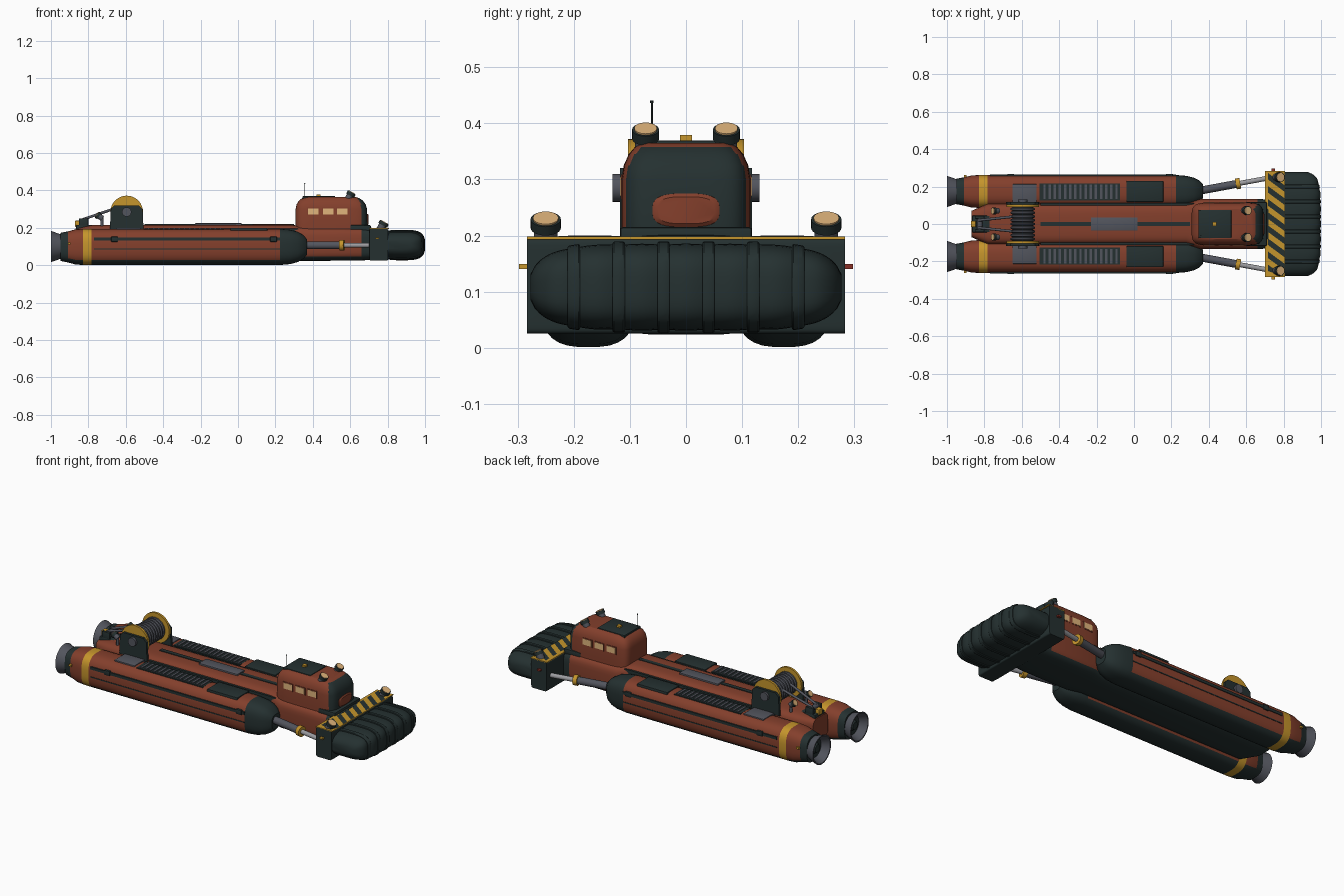
import bpy, bmesh, math
from mathutils import Vector, Matrix

if "Cube" in bpy.data.objects:
    bpy.data.objects.remove(bpy.data.objects["Cube"])

def mat(name, c):
    m = bpy.data.materials.new(name)
    m.diffuse_color = (*c, 1)
    m.use_nodes = True
    m.node_tree.nodes["Principled BSDF"].inputs["Base Color"].default_value = m.diffuse_color
    return m

RUST = mat("rust_paint", (0.23, 0.05, 0.025))
DARK = mat("dark_teal", (0.018, 0.030, 0.030))
YEL = mat("safety_yellow", (0.56, 0.30, 0.025))
STEEL = mat("steel_grey", (0.085, 0.09, 0.11))
ROD = mat("polished_steel", (0.33, 0.33, 0.35))
GLOW = mat("warm_lamp", (0.75, 0.46, 0.20))
RED = mat("port_red", (0.25, 0.03, 0.02))

def finish(name, bm, mats, rule=None):
    bmesh.ops.recalc_face_normals(bm, faces=bm.faces)
    me = bpy.data.meshes.new(name)
    bm.to_mesh(me)
    bm.free()
    for m in mats if isinstance(mats, (list, tuple)) else [mats]:
        me.materials.append(m)
    if rule:
        for p in me.polygons:
            p.material_index = rule(p.center, p.normal)
    ob = bpy.data.objects.new(name, me)
    bpy.context.collection.objects.link(ob)
    return ob

def loft(name, sections, mats, axis='x', n=2.0, seg=32, rule=None):
    """Superellipse sections (t, c1, c2, h1, h2) skinned along an axis."""
    bm = bmesh.new()
    rings = []
    for t, c1, c2, h1, h2 in sections:
        ring = []
        for i in range(seg):
            a = 2 * math.pi * (i + 0.5) / seg
            ca, sa = math.cos(a), math.sin(a)
            u = c1 + h1 * math.copysign(abs(ca) ** (2 / n), ca)
            v = c2 + h2 * math.copysign(abs(sa) ** (2 / n), sa)
            ring.append(bm.verts.new({'x': (t, u, v), 'y': (u, t, v), 'z': (u, v, t)}[axis]))
        rings.append(ring)
    for r, q in zip(rings, rings[1:]):
        for i in range(seg):
            j = (i + 1) % seg
            bm.faces.new((r[i], r[j], q[j], q[i]))
    bm.faces.new(rings[0])
    bm.faces.new(rings[-1])
    return finish(name, bm, mats, rule)

def box(name, x, y, z, m, bevel=0.0):
    bm = bmesh.new()
    bmesh.ops.create_cube(bm, size=1)
    for v in bm.verts:
        v.co = [(a + b) / 2 + c * abs(b - a) for (a, b), c in zip((x, y, z), v.co)]
    if bevel:
        bmesh.ops.bevel(bm, geom=bm.edges[:], offset=bevel, segments=2, affect='EDGES', profile=0.5)
    return finish(name, bm, m)

def rod(name, a, b, r, m, r2=None, seg=24):
    a, b = Vector(a), Vector(b)
    d = b - a
    M = Matrix.Translation((a + b) / 2) @ d.to_track_quat('Z', 'Y').to_matrix().to_4x4()
    bm = bmesh.new()
    bmesh.ops.create_cone(bm, cap_ends=True, segments=seg, radius1=r,
                          radius2=r if r2 is None else r2, depth=d.length, matrix=M)
    return finish(name, bm, m)

def prism(name, pts, y0, y1, m):
    """Side outline (x, z) extruded across y."""
    bm = bmesh.new()
    A, B = [[bm.verts.new((x, y, z)) for x, z in pts] for y in (y0, y1)]
    bm.faces.new(A)
    bm.faces.new(B)
    for i in range(len(pts)):
        j = (i + 1) % len(pts)
        bm.faces.new((A[i], A[j], B[j], B[i]))
    return finish(name, bm, m)

def lamp(name, p, d, r, length):
    p, d = Vector(p), Vector(d).normalized()
    rod(name + "_body", p, p + d * length * 0.7, r * 0.78, STEEL)
    rod(name + "_rim", p + d * length * 0.6, p + d * length, r, DARK)
    rod(name + "_lens", p + d * length * 0.95, p + d * (length + 0.003), r * 0.84, GLOW)

# Centre hull
loft("centre_hull", [(-0.87, 0, 0.13, 0.07, 0.065), (-0.78, 0, 0.12, 0.11, 0.095), (0.28, 0, 0.12, 0.11, 0.097),
     (0.36, 0, 0.115, 0.135, 0.092), (0.66, 0, 0.115, 0.135, 0.09), (0.72, 0, 0.115, 0.13, 0.085)],
     [RUST, DARK], n=4.5, seg=40, rule=lambda c, q: int(q.z < -0.5 or c.x > 0.67))
box("deck_plate", (-0.23, 0.02), (-0.035, 0.035), (0.2, 0.225), STEEL, 0.003)
box("spine_strip", (-0.5, 0.3), (-0.012, 0.012), (0.2, 0.2195), DARK)

# Side pods, engines and struts
def pod_rule(c, q):
    if c.x > 0.225 or c.x < -0.91:
        return 1
    if -0.828 < c.x < -0.783:
        return 2
    return int(q.z < -0.5)

for s, side in ((-1, "right"), (1, "left")):
    Y = 0.174 * s
    prof = [(-0.95, .075), (-0.91, .083), (-0.87, .094), (-0.828, .097), (-0.783, .097), (0.225, .097),
            (0.28, .092), (0.32, .081), (0.35, .064), (0.368, .042)]
    loft(side + "_pod", [(x, Y, 0.098, h * 0.91, h) for x, h in prof], [RUST, DARK, YEL],
         n=2.9, rule=pod_rule)
    loft(side + "_nozzle", [(-0.93, Y, .1, .06, .06), (-0.955, Y, .1, .068, .068), (-1, Y, .1, .084, .084),
         (-1, Y, .1, .077, .077), (-0.956, Y, .1, .055, .055)], [STEEL, DARK],
         rule=lambda c, q: int(q.x < -0.95 and c.x > -0.98))
    rod(side + "_nozzle_core", (-0.95, Y, .1), (-0.972, Y, .1), 0.034, DARK, 0.022)
    def yy(a, b):
        return tuple(sorted((a * s, b * s)))
    box(side + "_upper_stripe", (-0.77, 0.225), yy(.24, .2645), (.131, .147), DARK)
    box(side + "_lower_stripe", (-0.77, 0.225), yy(.24, .2640), (.083, .089), DARK)
    box(side + "_hull_seam", (-0.5, 0.32), yy(.098, .112), (.17, .197), DARK)
    for k, x in enumerate((-0.66, 0.19)):
        box(f"{side}_pod_vent_{k}", (x - .018, x + .018), yy(.24, .268), (.125, .153), DARK, .003)
    box(side + "_tail_marker", (-0.91, -0.895), yy(.24, .262), (.11, .122), YEL)
    # deck fittings on the pod
    box(side + "_hatch", (-0.04, 0.157), yy(.118, .23), (.165, .199), DARK, .004)
    box(side + "_walk_plate", (-0.65, -0.52), yy(.105, .213), (.17, .199), STEEL, .003)
    box(side + "_grille_bed", (-0.505, -0.075), yy(.126, .217), (.17, .195), DARK)
    for k in range(15):
        x = -0.485 + k * 0.0275
        box(f"{side}_grille_slat_{k}", (x, x + .013), yy(.133, .21), (.19, .2), STEEL)
    # hydraulic strut
    A, B = Vector((0.33, .174 * s, .107)), Vector((0.72, .246 * s, .107))
    rod(side + "_strut_sleeve", A, A.lerp(B, .56), .021, STEEL)
    rod(side + "_strut_collar", A.lerp(B, .55), A.lerp(B, .61), .029, YEL)
    rod(side + "_strut_rod", A.lerp(B, .6), B, .013, ROD)
    # lamps
    lamp(side + "_bumper_lamp", (.76, .25 * s, .19), (.5, 0, .87), .027, .045)
    lamp(side + "_cabin_lamp", (.585, .072 * s, .348), (.5, 0, .87), .024, .047)
    lamp(side + "_winch_lamp", (-.725, .07 * s, .25), (-.75, 0, .5), .019, .035)
    rod(side + "_winch_lamp_post", (-.728, .07 * s, .2), (-.728, .07 * s, .26), .008, STEEL)
    box(side + "_nav_light", (.735, .755), yy(.28, .298), (.14, .149), YEL if s < 0 else RED)
    # winch cheeks, flanges and hubs
    prism(side + "_winch_cheek", [(-.685, .19), (-.505, .19), (-.51, .3), (-.53, .32), (-.66, .32), (-.68, .3)],
          .104 * s, .118 * s, DARK)
    rod(side + "_winch_flange", (-.595, .09 * s, .285), (-.595, .103 * s, .285), .087, YEL, seg=36)
    rod(side + "_winch_hub", (-.595, .1 * s, .285), (-.595, .131 * s, .285), .025, STEEL)
    rod(side + "_tow_arm", (-.64, .04 * s, .31), (-.83, .02 * s, .245), .007, STEEL)
    # cabin side windows
    for k, x in enumerate((.375, .455, .53)):
        box(f"{side}_window_{k}", (x, x + .055), yy(.112, .1175), (.27, .304), GLOW)
        box(f"{side}_window_frame_{k}", (x - .005, x + .06), yy(.111, .1162), (.265, .309), RUST)

# Winch drum with cable turns
rod("winch_drum", (-.595, -.095, .285), (-.595, .095, .285), .054, DARK)
for k in range(9):
    y = -.08 + .02 * k
    loft(f"cable_turn_{k}", [(y - .009, -.595, .285, .056, .056), (y - .004, -.595, .285, .065, .065),
         (y + .004, -.595, .285, .065, .065), (y + .009, -.595, .285, .056, .056)], STEEL, 'y')

# Stern fairlead
box("fairlead_base", (-.865, -.77), (-.045, .045), (.17, .215), DARK, .004)
for s in (-1, 1):
    box(f"fairlead_post_{s}", (-.85, -.8), (.036 * s - .008, .036 * s + .008), (.2, .25), DARK, .003)
rod("fairlead_roller", (-.825, -.03, .235), (-.825, .03, .235), .014, STEEL)
box("tow_hook", (-.872, -.845), (-.017, .017), (.205, .238), YEL, .004)

# Cabin
def cabin_rule(c, q):
    return int(q.x > 0.35 and c.x > 0.6 and c.z < 0.353)

loft("cabin", [(z, (a + b) / 2, 0, (b - a) / 2, h) for z, a, b, h in (
     (.19, .308, .69, .115), (.215, .308, .692, .115), (.30, .308, .69, .115), (.325, .313, .683, .111),
     (.345, .325, .668, .102), (.358, .342, .65, .091), (.365, .36, .63, .08))],
     [RUST, DARK], 'z', n=6, seg=64, rule=cabin_rule)
loft("cabin_nose_panel", [(.66, 0, .245, .062, .031), (.693, 0, .245, .06, .03), (.698, 0, .245, .052, .024)],
     RUST, n=3)
box("cabin_foot", (.6, .71), (-.118, .118), (.18, .215), DARK, .006)
box("roof_plate", (.345, .52), (-.075, .075), (.35, .369), DARK, .003)
box("roof_beacon", (.42, .442), (-.011, .011), (.365, .379), YEL)
box("lamp_bar", (.575, .61), (-.085, .085), (.345, .36), STEEL, .003)
rod("antenna", (.357, -.061, .35), (.357, -.061, .44), .0018, DARK, seg=8)
rod("antenna_tip", (.357, -.061, .436), (.357, -.061, .441), .003, DARK, seg=8)

# Push bumper backing with hazard strip
loft("bumper_block", [(y, .752, .11, h, .085) for y, h in ((-.283, .05), (-.24, .052), (.24, .052), (.283, .05))],
     DARK, 'y', n=14, seg=32)
box("hazard_plate", (.70, .806), (-.283, .283), (.193, .198), YEL)
bm = bmesh.new()
for k in range(8):
    y = -.262 + .07 * k
    pts = [(.716, y + .045), (.716, y + .01), (.804, y - .055), (.804, y - .02)]
    bm.faces.new([bm.verts.new((x, max(-.28, min(.28, v)), .1995)) for x, v in pts])
finish("hazard_stripes", bm, DARK)

# Cushioned fender with straps
def fender(y, extra=0.0):
    e = (1 - (abs(y) / .28) ** 5) ** .4
    puff = 1 + .04 * abs(math.sin(math.pi * (y + .04) / .08))
    h = .1155 * (.62 + .38 * e) * puff
    return (y, .76 + h, .108, h + extra, .078 * e * (.97 + .6 * (puff - 1)) + extra)

loft("fender", [fender(-.277 + .554 * i / 72) for i in range(73)], DARK, 'y', n=3.4, seg=40)
for k, y in enumerate((-.2, -.12, -.04, .04, .12, .2)):
    loft(f"fender_strap_{k}", [fender(y - .011, .003), fender(y - .008, .0055), fender(y + .008, .0055),
         fender(y + .011, .003)], DARK, 'y', n=3.4, seg=40)

# Smooth shading with crisp edges
bpy.ops.object.select_all(action='SELECT')
bpy.context.view_layer.objects.active = bpy.data.objects["cabin"]
bpy.ops.object.shade_smooth_by_angle(angle=math.radians(32))
